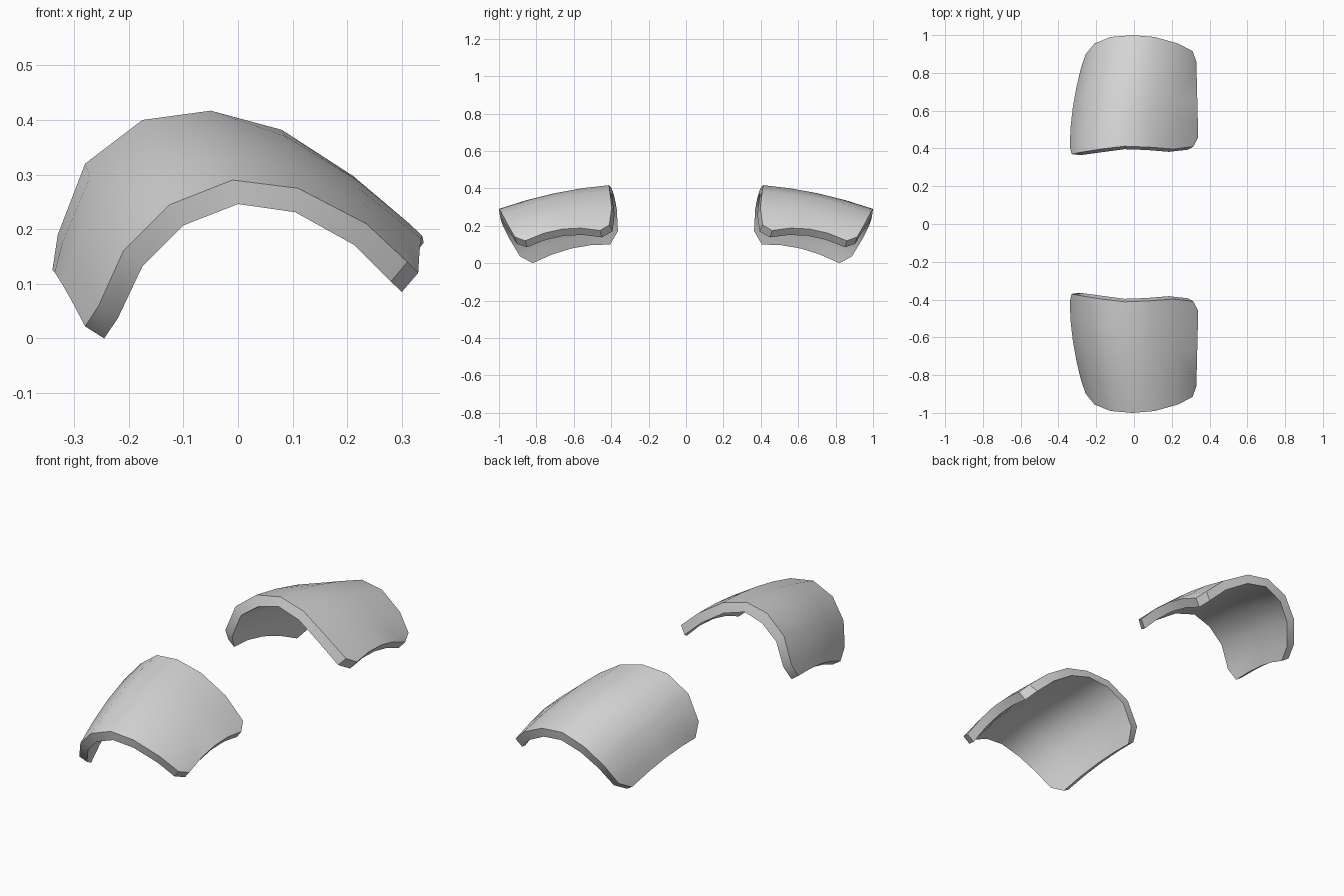
import bpy, bmesh
from mathutils import Vector

if "Cube" in bpy.data.objects:
    bpy.data.objects.remove(bpy.data.objects["Cube"])

# Rims of one pad (x, distance from centre, z), from low side over the crown.
# Each skin runs from the rim near the centre to the rim at the far end.
TOP_NEAR = [(-0.34, 0.41, 0.125), (-0.33, 0.37, 0.19), (-0.28, 0.38, 0.32),
            (-0.175, 0.397, 0.40), (-0.05, 0.412, 0.417), (0.08, 0.407, 0.382),
            (0.21, 0.397, 0.298), (0.315, 0.41, 0.205), (0.34, 0.46, 0.175)]
TOP_FAR = [(-0.28, 0.83, 0.022), (-0.255, 0.90, 0.06), (-0.21, 0.955, 0.16),
           (-0.125, 0.99, 0.245), (-0.01, 1.0, 0.29), (0.11, 0.99, 0.275),
           (0.235, 0.955, 0.21), (0.31, 0.915, 0.14), (0.33, 0.86, 0.12)]
UNDER_NEAR = [(-0.305, 0.405, 0.10), (-0.288, 0.364, 0.172), (-0.243, 0.37, 0.288),
              (-0.155, 0.382, 0.352), (-0.05, 0.396, 0.374), (0.065, 0.392, 0.339),
              (0.185, 0.382, 0.26), (0.283, 0.393, 0.17), (0.31, 0.45, 0.138)]
UNDER_FAR = [(-0.245, 0.82, 0.0), (-0.22, 0.888, 0.037), (-0.175, 0.945, 0.132),
             (-0.10, 0.982, 0.207), (0.0, 0.994, 0.246), (0.105, 0.982, 0.231),
             (0.213, 0.945, 0.171), (0.28, 0.905, 0.104), (0.30, 0.85, 0.085)]
STEPS = 4
COLS = len(TOP_NEAR)

grey = bpy.data.materials.new("plate grey")
grey.diffuse_color = (0.68, 0.68, 0.68, 1)
grey.use_nodes = True
grey.node_tree.nodes["Principled BSDF"].inputs["Base Color"].default_value = grey.diffuse_color


def skin(bm, near, far, side):
    """Grid of vertices between two rims, arched most along the side edges."""
    rows = []
    for j in range(STEPS + 1):
        t = j / STEPS
        bulge = 0.022 * 4 * t * (1 - t)
        row = []
        for i, (a, b) in enumerate(zip(near, far)):
            p = Vector(a).lerp(Vector(b), t)
            lift = {0: 1.3, 1: 1.1, COLS - 2: 1.3, COLS - 1: 1.6}.get(i, 0.9)
            p += Vector((2.0 * min(p.x, 0), 0, lift)) * bulge
            row.append(bm.verts.new((p.x, p.y * side, p.z)))
        rows.append(row)
    for r0, r1 in zip(rows, rows[1:]):
        for i in range(COLS - 1):
            bm.faces.new((r0[i], r0[i + 1], r1[i + 1], r1[i]))
    # Ordered loop around the border
    return (rows[0] + [r[-1] for r in rows[1:-1]] + rows[-1][::-1]
            + [r[0] for r in rows[-2:0:-1]])


def make_pad(name, side):
    bm = bmesh.new()
    top = skin(bm, TOP_NEAR, TOP_FAR, side)
    under = skin(bm, UNDER_NEAR, UNDER_FAR, side)
    # Rim joining the two skins
    for i in range(len(top)):
        k = (i + 1) % len(top)
        bm.faces.new((top[i], top[k], under[k], under[i]))
    bmesh.ops.recalc_face_normals(bm, faces=bm.faces[:])
    mesh = bpy.data.meshes.new(name)
    bm.to_mesh(mesh)
    bm.free()
    mesh.materials.append(grey)
    pad = bpy.data.objects.new(name, mesh)
    bpy.context.collection.objects.link(pad)
    bpy.ops.object.select_all(action='DESELECT')
    pad.select_set(True)
    bpy.context.view_layer.objects.active = pad
    bpy.ops.object.shade_smooth_by_angle(angle=0.7)


make_pad("front_shoulder_plate", -1)
make_pad("back_shoulder_plate", 1)
